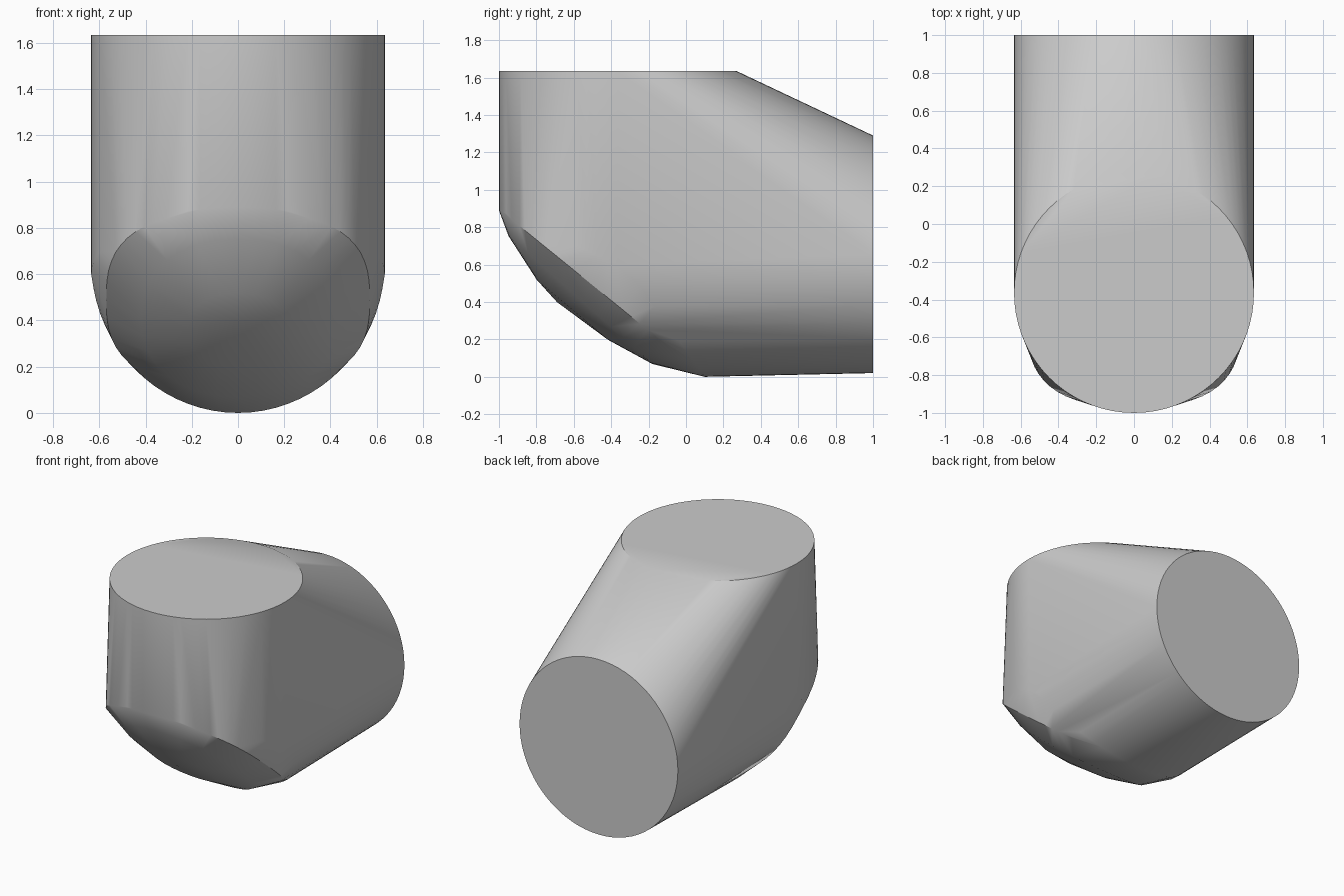
import bpy
import bmesh
from math import sin, cos, pi, copysign
from mathutils import Vector

cube = bpy.data.objects.get("Cube")
if cube:
    bpy.data.objects.remove(cube, do_unlink=True)

R = 0.635            # pipe radius
AXIS_Y = -0.365      # centre of the upright leg
AXIS_Z = 0.655       # centre of the level leg
TOP, BACK = 1.635, 1.0
SEG = 72


def angles(start, end, count):
    return [start + (end - start) * i / count for i in range(count + 1)]


def power(v, p):
    return copysign(abs(v) ** p, v)


points = []

# End openings: one faces up, one faces back
for a in angles(0, 2 * pi, SEG)[:-1]:
    points.append((R * cos(a), AXIS_Y + R * sin(a), TOP))
    points.append((R * cos(a), BACK, AXIS_Z + R * sin(a)))

# Slanted ends of the two legs where they meet the elbow
for a in angles(0, pi, SEG // 2):
    s = sin(a)
    points.append((R * cos(a), AXIS_Y - R * s, 0.6 + 0.29 * s))
    points.append((R * cos(a), AXIS_Y + 0.465 * s, AXIS_Z * (1 - s)))

# Faceted dome on the outer corner, stacked along the diagonal
centre = Vector((0, -0.5, 0.49))
along = Vector((0, -0.776, 0.63))
out = Vector((0, -0.63, -0.776))


def dome_ring(width, length, depth, tilt, exponent, count):
    for a in angles(0, 2 * pi, count)[:-1]:
        x = width * power(cos(a), 2 / exponent)
        t = length * power(sin(a), 2 / exponent)
        points.append(centre + Vector((x, 0, 0)) + along * t + out * (depth + tilt * t))


dome_ring(0.57, 0.60, 0.0, 0.0, 2.75, 56)
dome_ring(0.42, 0.515, 0.102, -0.045, 2.2, 32)
dome_ring(0.22, 0.25, 0.17, -0.018, 2.2, 20)
points.append(centre + along * 0.09 + out * 0.19)

# Wrap the sections in one closed skin
bm = bmesh.new()
for p in points:
    bm.verts.new(p)
bmesh.ops.remove_doubles(bm, verts=bm.verts[:], dist=0.001)
hull = bmesh.ops.convex_hull(bm, input=bm.verts[:])
bmesh.ops.delete(bm, geom=[v for v in bm.verts if not v.link_faces], context='VERTS')
bmesh.ops.dissolve_limit(bm, angle_limit=0.005, verts=bm.verts[:], edges=bm.edges[:])
bmesh.ops.recalc_face_normals(bm, faces=bm.faces[:])
mesh = bpy.data.meshes.new("pipe_elbow")
bm.to_mesh(mesh)
bm.free()

elbow = bpy.data.objects.new("pipe_elbow", mesh)
bpy.context.collection.objects.link(elbow)

# Plain grey
grey = bpy.data.materials.new("light_grey")
grey.use_nodes = True
colour = (0.6, 0.6, 0.6, 1)
grey.diffuse_color = colour
for node in grey.node_tree.nodes:
    if node.type == 'BSDF_PRINCIPLED':
        node.inputs["Base Color"].default_value = colour
mesh.materials.append(grey)

# Smooth round walls, crisp rims
bpy.ops.object.select_all(action='DESELECT')
elbow.select_set(True)
bpy.context.view_layer.objects.active = elbow
bpy.ops.object.shade_smooth_by_angle(angle=pi / 6)
